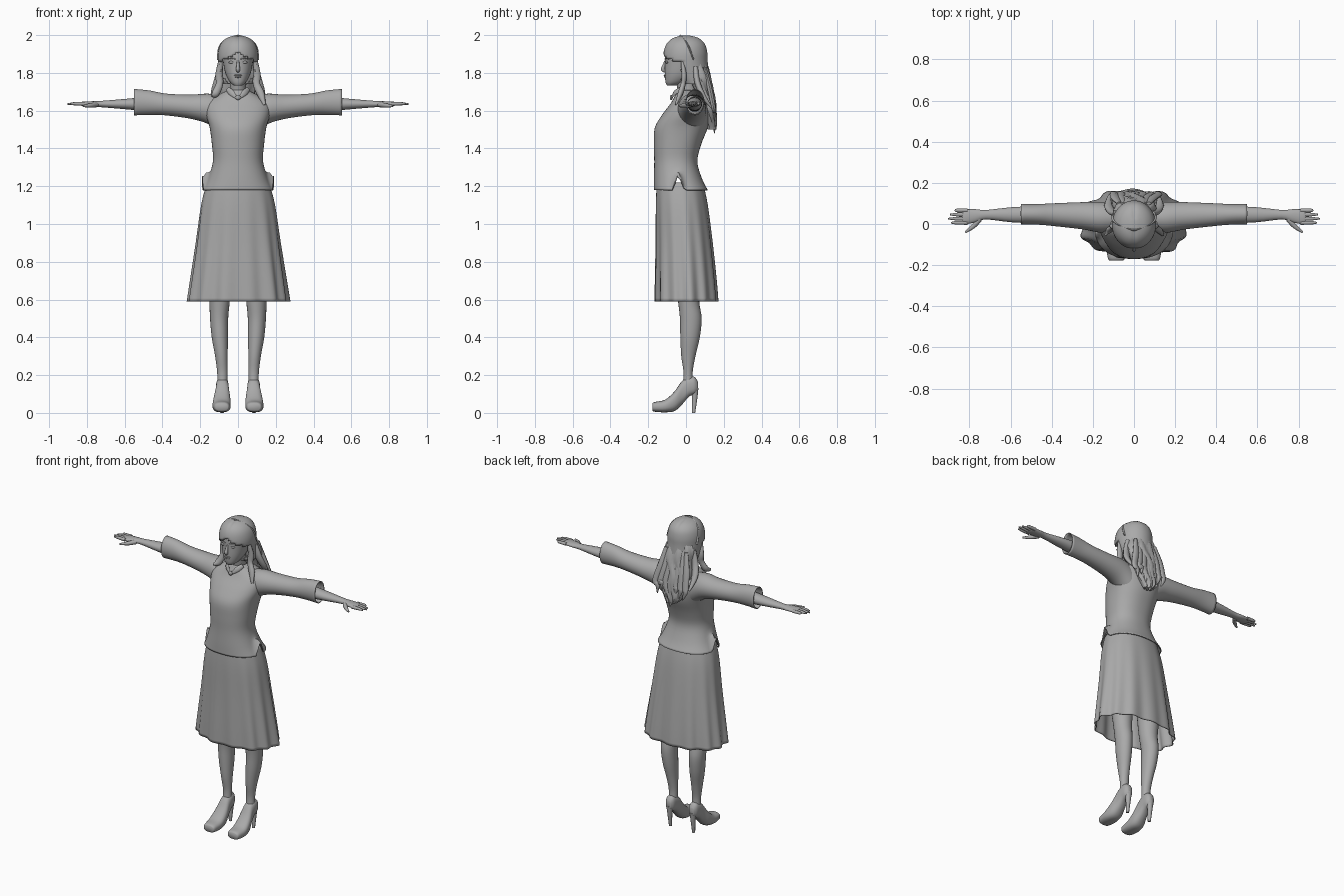
import bpy, bmesh, math
from mathutils import Vector

cube = bpy.data.objects.get("Cube")
if cube:
    bpy.data.objects.remove(cube, do_unlink=True)

grey = bpy.data.materials.new("plain grey")
grey.use_nodes = True
grey.diffuse_color = (0.4, 0.4, 0.4, 1)
grey.node_tree.nodes["Principled BSDF"].inputs["Base Color"].default_value = grey.diffuse_color


def finish(name, bm, mirror=False, thickness=0):
    """Turn a bmesh into a smooth object, optionally mirrored or thickened."""
    bmesh.ops.recalc_face_normals(bm, faces=bm.faces)
    mesh = bpy.data.meshes.new(name)
    bm.to_mesh(mesh)
    bm.free()
    mesh.materials.append(grey)
    obj = bpy.data.objects.new(name, mesh)
    bpy.context.collection.objects.link(obj)
    bpy.ops.object.select_all(action="DESELECT")
    obj.select_set(True)
    bpy.context.view_layer.objects.active = obj
    bpy.ops.object.shade_smooth_by_angle(angle=math.radians(50))
    if thickness:
        solid = obj.modifiers.new("cloth thickness", "SOLIDIFY")
        solid.thickness = thickness
    if mirror:
        obj.modifiers.new("other side", "MIRROR")
    return obj


def blend(rows, steps=4):
    """Smoothly interpolate a list of rows with a Catmull-Rom spline."""
    rows = [Vector(r) for r in rows]
    padded = [rows[0]] + rows + [rows[-1]]
    result = []
    for a, b, c, d in zip(padded, padded[1:], padded[2:], padded[3:]):
        for i in range(steps):
            t = i / steps
            result.append(b + (c - a) * t / 2 + (a * 2 - b * 5 + c * 4 - d) * t * t / 2
                          + (b * 3 - a - c * 3 + d) * t ** 3 / 2)
    return result + [rows[-1]]


def skin(rings, caps):
    """Bridge equal rings of points into a tube."""
    bm = bmesh.new()
    loops = [[bm.verts.new(p) for p in ring] for ring in rings]
    for low, high in zip(loops, loops[1:]):
        for i in range(len(low)):
            bm.faces.new((low[i - 1], low[i], high[i], high[i - 1]))
    if caps:
        bm.faces.new(loops[0])
        bm.faces.new(loops[-1])
    return bm


def loft(rows, axis="z", caps=True, sides=32, shape=None, power=1.0):
    """Rows are (position, side centre, half width, near edge, far edge)."""
    rings = []
    for t, centre, half, near, far in blend(rows):
        ring = []
        for i in range(sides):
            angle = math.tau * i / sides
            c, s = math.cos(angle), math.sin(angle)
            u = centre + half * math.copysign(abs(c) ** power, c)
            v = (near + far) / 2 + (far - near) / 2 * math.copysign(abs(s) ** power, s)
            p = Vector({"x": (t, u, v), "y": (u, t, v), "z": (u, v, t)}[axis])
            ring.append(shape(p, angle) if shape else p)
        rings.append(ring)
    return skin(rings, caps)


def tube(rows, sides=10, flat=1.0):
    """Rows are (x, y, z, radius) along a path."""
    path = blend(rows)
    rings = []
    for i, row in enumerate(path):
        before, after = path[max(i - 1, 0)], path[min(i + 1, len(path) - 1)]
        along = (after.xyz - before.xyz).normalized()
        across = along.cross(Vector((0, 1, 0.1))).normalized()
        other = along.cross(across)
        rings.append([row.xyz + row.w * (across * math.cos(math.tau * k / sides)
                      + other * flat * math.sin(math.tau * k / sides)) for k in range(sides)])
    return skin(rings, True)


def blob(centre, size):
    bm = bmesh.new()
    bmesh.ops.create_uvsphere(bm, u_segments=16, v_segments=10, radius=1)
    bmesh.ops.scale(bm, vec=size, verts=bm.verts)
    bmesh.ops.translate(bm, vec=centre, verts=bm.verts)
    return bm


# Blouse with flared hem and side slits
def blouse_shape(p, angle):
    low = max(0, 1 - (p.z - 1.18) / 0.1)
    slit = max(0, 1 - abs(p.y + 0.04) / 0.035)
    p.z += 0.09 * low * slit
    return p


finish("blouse", loft([
    (1.18, 0, .19, -.17, .115), (1.24, 0, .16, -.17, .085), (1.33, 0, .133, -.168, .06),
    (1.42, 0, .138, -.17, .08), (1.51, 0, .15, -.165, .115), (1.58, 0, .17, -.125, .125),
    (1.64, 0, .17, -.08, .12), (1.68, 0, .11, -.058, .095), (1.71, 0, .05, -.045, .065)],
    caps=False, sides=64, shape=blouse_shape, power=.88), thickness=.006)


# Pleated skirt
def skirt_shape(p, angle):
    drop = (1.22 - p.z) / 0.63
    fold = 0.035 * math.sin(angle * 13) + 0.02 * math.sin(angle * 7 + 1)
    p.x *= 1 + fold * drop
    p.y *= 1 + fold * drop
    return p


finish("skirt", loft([
    (1.22, 0, .165, -.155, .09), (1.1, 0, .195, -.16, .115), (.9, 0, .222, -.16, .14),
    (.7, 0, .25, -.162, .16), (.59, 0, .265, -.162, .168)],
    caps=False, sides=112, shape=skirt_shape, power=.92), thickness=.005)

# Sleeves, arms and hands
finish("sleeves", loft([
    (.09, .03, .075, 1.48, 1.68), (.16, .032, .075, 1.53, 1.69), (.25, .04, .066, 1.557, 1.685),
    (.38, .045, .056, 1.575, 1.69), (.47, .047, .05, 1.578, 1.707), (.55, .048, .05, 1.575, 1.715)],
    axis="x", caps=False), mirror=True, thickness=.005)
finish("forearms", loft([
    (.3, .045, .04, 1.595, 1.675), (.5, .045, .04, 1.6, 1.67), (.6, .045, .036, 1.608, 1.662),
    (.72, .045, .023, 1.618, 1.652), (.77, .04, .032, 1.62, 1.65), (.82, .035, .036, 1.624, 1.648),
    (.835, .035, .03, 1.628, 1.644)], axis="x", sides=20), mirror=True)
for i, tip in enumerate((.87, .895, .903, .89)):
    y = 0.066 - i * 0.02
    finish("finger", tube([(.81, y, 1.636, .01), (.86, y, 1.637, .009), (tip, y, 1.635, .004)]), mirror=True)
finish("thumb", tube([(.75, .025, 1.632, .014), (.78, -.01, 1.628, .012), (.82, -.04, 1.624, .005)]),
       mirror=True)

# Legs
finish("legs", loft([
    (.9, .1, .075, -.07, .08), (.7, .1, .063, -.055, .075), (.59, .098, .054, -.042, .07),
    (.5, .1, .048, -.032, .083), (.4, .096, .043, -.03, .073), (.3, .088, .033, -.025, .05),
    (.21, .083, .027, -.013, .035), (.13, .083, .027, -.02, .045)], sides=24), mirror=True)

# High heeled shoes
finish("shoes", loft([
    (-.178, .086, .033, .012, .05), (-.165, .086, .041, .006, .058), (-.11, .087, .048, .003, .07),
    (-.06, .085, .045, .01, .115), (-.02, .083, .036, .045, .17), (.015, .083, .033, .085, .19),
    (.045, .083, .029, .1, .19), (.063, .083, .016, .115, .165)], axis="y", sides=24, power=.8), mirror=True)
finish("shoe_heels", tube([(.083, .045, .13, .022), (.083, .046, .08, .015), (.083, .04, 0, .009)]), mirror=True)

# Neck and collar
finish("neck", loft([(1.64, 0, .055, -.035, .07), (1.7, 0, .044, -.042, .055), (1.78, 0, .044, -.06, .05)]))
finish("collar_points", tube([(.055, -.03, 1.715, .012), (.035, -.058, 1.695, .016), (.008, -.077, 1.668, .006)],
                             flat=.4), mirror=True)
finish("collar_knot", blob((0, -.078, 1.67), (.014, .008, .014)))

# Head and facial features
finish("head", loft([
    (1.732, 0, .02, -.1, -.055), (1.75, 0, .042, -.108, -.01), (1.79, 0, .064, -.112, .05),
    (1.84, 0, .076, -.112, .08), (1.9, 0, .083, -.11, .095), (1.95, 0, .075, -.095, .09),
    (1.985, 0, .035, -.05, .05)], power=.92))
finish("nose", tube([(0, -.108, 1.865, .006), (0, -.118, 1.835, .009), (0, -.122, 1.817, .011),
                     (0, -.108, 1.807, .007)]))
finish("eyes", blob((.034, -.101, 1.856), (.016, .008, .007)), mirror=True)
finish("eyebrows", tube([(.014, -.111, 1.873, .003), (.035, -.105, 1.878, .003), (.056, -.09, 1.873, .002)]),
       mirror=True)
finish("upper_lip", blob((0, -.111, 1.787), (.021, .007, .005)))
finish("lower_lip", blob((0, -.11, 1.779), (.017, .007, .005)))


# Hair cap with an opening around the face
def cap_shape(p, angle):
    parting = max(0, 1 - abs(p.x) / 0.015)
    p.z -= 0.004 * parting
    return p


cap = loft([
    (1.74, 0, .09, -.03, .125), (1.8, 0, .1, -.085, .12), (1.86, 0, .106, -.118, .115),
    (1.91, 0, .105, -.119, .113), (1.955, 0, .09, -.103, .1), (1.985, 0, .058, -.07, .068),
    (2, 0, .012, -.02, .02)], sides=48, shape=cap_shape)
opening = [f for f in cap.faces if f.calc_center_median().y < -0.02
           and f.calc_center_median().z < 1.905 - abs(f.calc_center_median().x) * 0.45]
bmesh.ops.delete(cap, geom=opening, context="FACES")
finish("hair_cap", cap, thickness=.006)


# Long back hair with wavy strands
def wave_shape(p, angle):
    p.y += 0.006 * math.sin(angle * 9 + p.z * 30)
    p.x += 0.008 * math.sin(p.z * 40)
    return p


finish("back_hair", loft([
    (1.5, .01, .03, .12, .155), (1.55, .005, .065, .1, .16), (1.64, 0, .09, .07, .155),
    (1.72, 0, .1, .04, .14), (1.8, 0, .1, .01, .125), (1.87, 0, .085, 0, .1)], sides=40, shape=wave_shape))
for i in range(7):
    x = (i - 3) * 0.03
    end = 1.48 + 0.025 * (i % 3) + abs(x) * 0.7
    finish("hair_strand", tube([(x * .8, .1, 1.83, .012), (x, .125, 1.72, .022), (x * 1.2 + .01, .145, 1.62, .02),
                                (x * 1.1, .15, end + .05, .015), (x + .01, .15, end, .003)], flat=.6))
for side, end in ((1, 1.63), (-1, 1.68)):
    finish("front_lock", tube([(side * .093, -.02, 1.86, .012), (side * .1, -.01, 1.79, .02),
                               (side * .098, -.015, 1.74, .019), (side * .12, -.03, 1.69, .02),
                               (side * .14, -.055, end, .007)], flat=.7))
    finish("side_lock", tube([(side * .085, .05, 1.83, .02), (side * .108, .06, 1.75, .022),
                              (side * .125, .09, 1.68, .02), (side * .12, .14, 1.61, .006)], flat=.7))
# Raised hair band across the crown
finish("hair_band", tube([(0, -.03, 1.995, .008), (.06, -.01, 1.975, .008), (.096, .015, 1.935, .008),
                          (.106, .04, 1.87, .006)], flat=.6), mirror=True)
